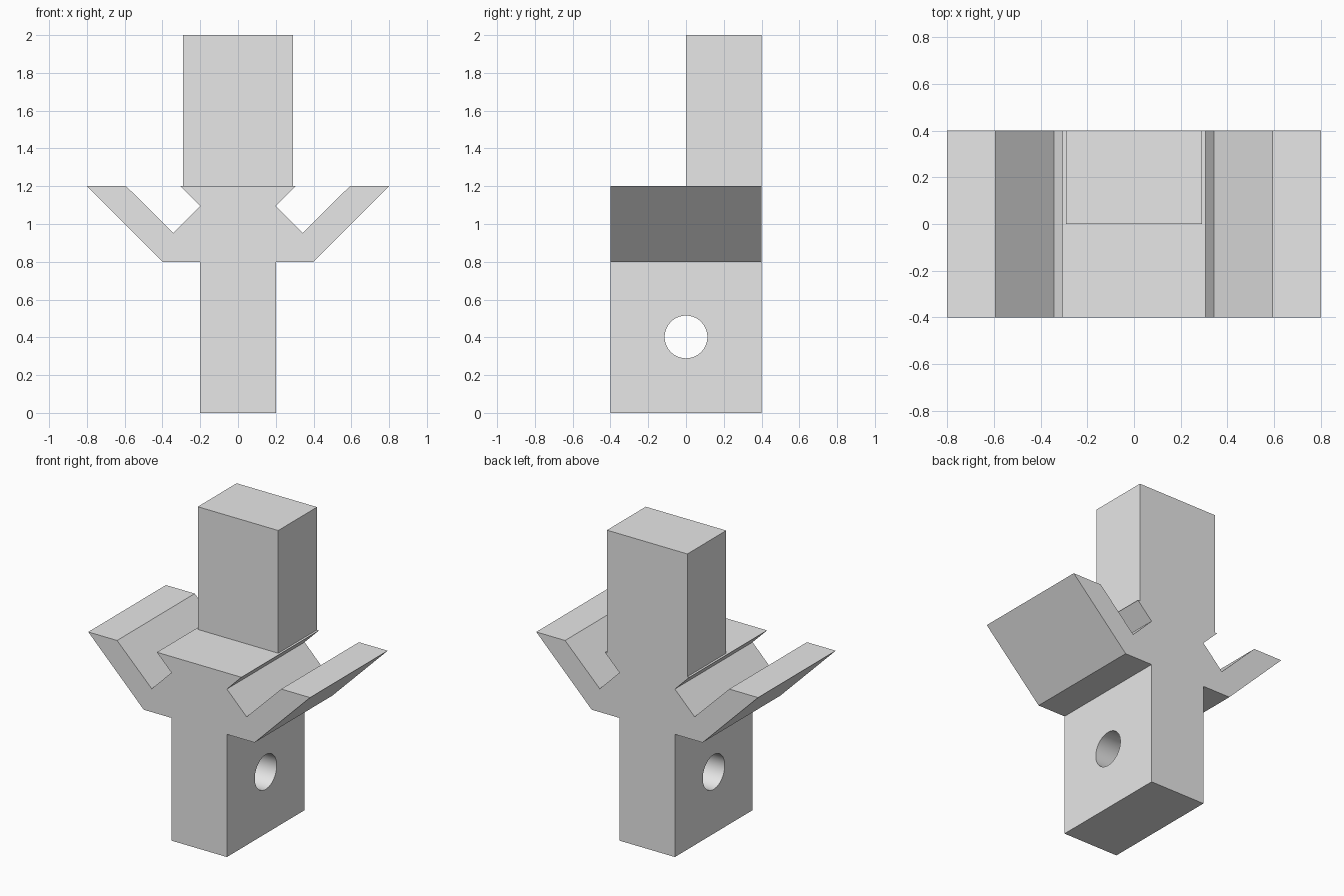
import bpy
import bmesh
import math
from mathutils import Matrix

cube = bpy.data.objects.get("Cube")
if cube:
    bpy.data.objects.remove(cube, do_unlink=True)

# Single plain grey material
grey = bpy.data.materials.new("light_grey")
grey.use_nodes = True
colour = (0.8, 0.8, 0.8, 1)
grey.diffuse_color = colour
grey.node_tree.nodes["Principled BSDF"].inputs["Base Color"].default_value = colour


def make_object(name, bm):
    bmesh.ops.recalc_face_normals(bm, faces=bm.faces)
    mesh = bpy.data.meshes.new(name)
    bm.to_mesh(mesh)
    bm.free()
    mesh.materials.append(grey)
    obj = bpy.data.objects.new(name, mesh)
    bpy.context.collection.objects.link(obj)
    return obj


def extrude_profile(name, points, y_front, y_back):
    """Extrude an outline in the XZ plane along Y."""
    bm = bmesh.new()
    face = bm.faces.new([bm.verts.new((x, y_front, z)) for x, z in points])
    ext = bmesh.ops.extrude_face_region(bm, geom=[face], use_keep_orig=True)
    verts = [g for g in ext["geom"] if isinstance(g, bmesh.types.BMVert)]
    bmesh.ops.translate(bm, verts=verts, vec=(0, y_back - y_front, 0))
    return make_object(name, bm)


# Body: stem, angled arms and undercut top, mirrored about the centre
half = [(0.2, 0), (0.2, 0.8), (0.4, 0.8), (0.8, 1.2), (0.592, 1.2),
        (0.342, 0.952), (0.2, 1.095), (0.305, 1.2)]
body = extrude_profile("body", half + [(-x, z) for x, z in reversed(half)], -0.4, 0.4)

# Upright post at the rear of the top
post_outline = [(-0.29, 1.2), (0.29, 1.2), (0.29, 2), (-0.29, 2)]
post = extrude_profile("post", post_outline, 0, 0.4)

# Round hole through the stem
bm = bmesh.new()
bmesh.ops.create_cone(
    bm, cap_ends=True, segments=64, radius1=0.113, radius2=0.113, depth=0.6,
    matrix=Matrix.Translation((0, 0, 0.402)) @ Matrix.Rotation(math.pi / 2, 4, "Y"))
cutter = make_object("hole_cutter", bm)
cutter.hide_render = True

cut = body.modifiers.new("hole", "BOOLEAN")
cut.operation = "DIFFERENCE"
cut.solver = "EXACT"
cut.object = cutter
bpy.ops.object.select_all(action="DESELECT")
body.select_set(True)
bpy.context.view_layer.objects.active = body
bpy.ops.object.modifier_apply(modifier=cut.name)
bpy.data.objects.remove(cutter, do_unlink=True)

# Smooth hole wall, sharp edges elsewhere
bpy.ops.object.shade_smooth_by_angle(angle=math.radians(30))
